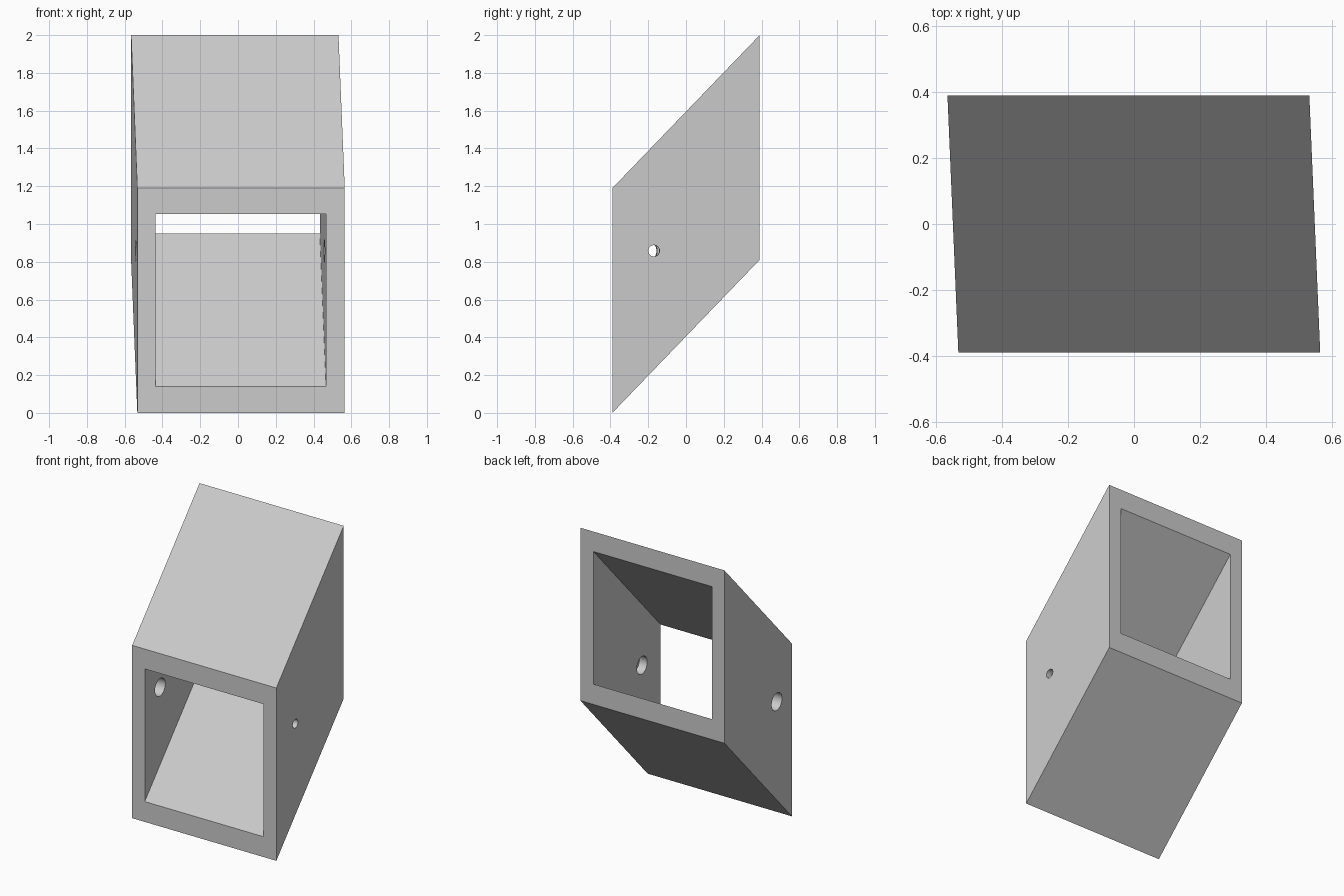
import bpy, bmesh, math
from mathutils import Vector, Matrix

if "Cube" in bpy.data.objects:
    bpy.data.objects.remove(bpy.data.objects["Cube"], do_unlink=True)

# Plain grey material
grey = bpy.data.materials.new("light_grey")
grey.use_nodes = True
grey.diffuse_color = (0.6, 0.6, 0.6, 1)
grey.node_tree.nodes["Principled BSDF"].inputs["Base Color"].default_value = (0.6, 0.6, 0.6, 1)

HALF_DEPTH = 0.39
SLANT = Vector((-0.033, 2 * HALF_DEPTH, 0.81))  # front end to back end


def make_object(name, bm):
    bmesh.ops.recalc_face_normals(bm, faces=bm.faces)
    mesh = bpy.data.meshes.new(name)
    bm.to_mesh(mesh)
    bm.free()
    mesh.materials.append(grey)
    obj = bpy.data.objects.new(name, mesh)
    bpy.context.collection.objects.link(obj)
    return obj


def rectangle(x0, x1, z0, z1):
    return [Vector((x, -HALF_DEPTH, z)) for x, z in ((x0, z0), (x1, z0), (x1, z1), (x0, z1))]


# Slanted square tube, open at both ends
bm = bmesh.new()
outer = rectangle(-0.533, 0.565, 0, 1.19)
inner = rectangle(-0.437, 0.466, 0.14, 1.053)
rings = [[bm.verts.new(p + s) for p in loop]
         for loop, s in ((outer, Vector()), (outer, SLANT), (inner, SLANT), (inner, Vector()))]
for k in range(4):
    a, b = rings[k], rings[(k + 1) % 4]
    for i in range(4):
        j = (i + 1) % 4
        bm.faces.new((a[i], a[j], b[j], b[i]))
tube = make_object("slanted_tube", bm)

# Bolt hole square to the side walls: narrow outside the left wall, wide elsewhere
axis = Vector((1, -SLANT.x / SLANT.y, 0)).normalized()
mouth = Vector((0.555, -0.17, 0.858))


def drill(name, radius, start, end):
    bm = bmesh.new()
    turn = axis.to_track_quat('Z', 'Y').to_matrix().to_4x4()
    place = Matrix.Translation(mouth + axis * (start + end) / 2) @ turn
    bmesh.ops.create_cone(bm, cap_ends=True, segments=48, radius1=radius, radius2=radius,
                          depth=end - start, matrix=place)
    cutter = make_object(name, bm)
    cutter.hide_render = True
    cutter.hide_set(True)
    cut = tube.modifiers.new(name, 'BOOLEAN')
    cut.operation = 'DIFFERENCE'
    cut.solver = 'EXACT'
    cut.object = cutter
    return cutter


cutters = [drill("wide_drill", 0.06, -1.4, -0.04),
           drill("narrow_drill", 0.03, -0.3, 0.2)]

# Apply the cuts and remove the drills
bpy.context.view_layer.objects.active = tube
tube.select_set(True)
for modifier in list(tube.modifiers):
    bpy.ops.object.modifier_apply(modifier=modifier.name)
for cutter in cutters:
    bpy.data.objects.remove(cutter, do_unlink=True)
bpy.ops.object.shade_smooth_by_angle(angle=math.radians(30))
